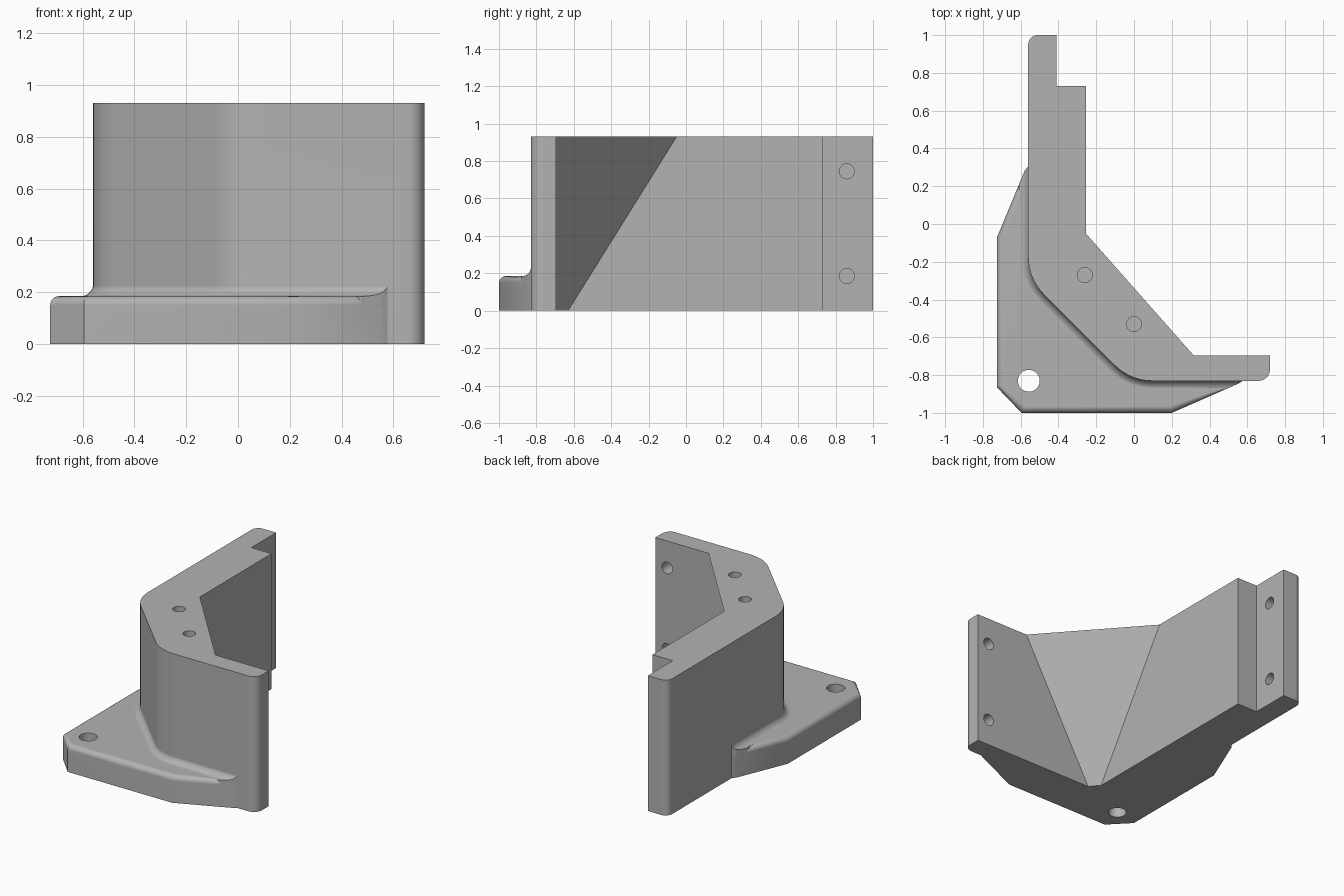
import bpy, bmesh, math
from mathutils import Vector

if "Cube" in bpy.data.objects:
    bpy.data.objects.remove(bpy.data.objects["Cube"])

HEIGHT, PLATE, COVE = 0.93, 0.185, 0.05

gray = bpy.data.materials.new("plain gray")
gray.use_nodes = True
gray.diffuse_color = (0.45, 0.45, 0.45, 1)
gray.node_tree.nodes["Principled BSDF"].inputs["Base Color"].default_value = gray.diffuse_color


def rounded(points, segments=10):
    """Replace each (x, y, radius) corner with an arc."""
    out = []
    for i, (x, y, r) in enumerate(points):
        p = Vector((x, y))
        if r == 0:
            out.append(p)
            continue
        u = (Vector(points[i - 1][:2]) - p).normalized()
        v = (Vector(points[(i + 1) % len(points)][:2]) - p).normalized()
        half = u.angle(v) / 2
        centre = p + (u + v).normalized() * r / math.sin(half)
        a, b = (p + w * r / math.tan(half) - centre for w in (u, v))
        for k in range(segments + 1):
            out.append(centre + a.lerp(b, k / segments).normalized() * r)
    return out


def finish(name, bm):
    bmesh.ops.recalc_face_normals(bm, faces=bm.faces)
    mesh = bpy.data.meshes.new(name)
    bm.to_mesh(mesh)
    bm.free()
    mesh.materials.append(gray)
    ob = bpy.data.objects.new(name, mesh)
    bpy.context.collection.objects.link(ob)
    return ob


def loft(name, rings, round_edges=None):
    """Skin a list of matching 3D rings into a closed solid."""
    bm = bmesh.new()
    rows = [[bm.verts.new(p) for p in ring] for ring in rings]
    n = len(rows[0])
    for low, high in zip(rows, rows[1:]):
        for i in range(n):
            j = (i + 1) % n
            bm.faces.new((low[i], low[j], high[j], high[i]))
    bm.faces.new(rows[0])
    bm.faces.new(rows[-1])
    if round_edges:
        edges = [bm.edges.get((rows[-1][i], rows[-1][i + 1])) for i in round_edges]
        bmesh.ops.bevel(bm, geom=edges, offset=0.035, segments=5, profile=0.5,
                        affect='EDGES')
    return finish(name, bm)


def prism(name, outline, z0, z1, round_edges=None):
    rings = [[(p[0], p[1], z) for p in outline] for z in (z0, z1)]
    return loft(name, rings, round_edges)


def combine(target, other, operation):
    mod = target.modifiers.new(operation.lower(), 'BOOLEAN')
    mod.operation, mod.object, mod.solver = operation, other, 'EXACT'
    bpy.context.view_layer.objects.active = target
    bpy.ops.object.modifier_apply(modifier=mod.name)
    bpy.data.objects.remove(other)


def drill(target, location, rotation, radius, depth):
    bpy.ops.mesh.primitive_cylinder_add(vertices=32, radius=radius, depth=2 * depth,
                                        location=location, rotation=rotation)
    bit = bpy.context.object
    bit.data.materials.append(gray)
    combine(target, bit, 'DIFFERENCE')


# Upright wall block with rounded outer corners
bracket = prism("corner_bracket", rounded([
    (-0.56, 1, 0.05), (-0.56, -0.29, 0.28), (-0.02, -0.83, 0.28), (0.72, -0.83, 0.06),
    (0.72, -0.4, 0), (0, 0.73, 0), (-0.41, 0.73, 0), (-0.41, 1, 0)]), 0, HEIGHT)

# Foot plate with rounded upper rim
foot = [(-0.52, 0.355), (-0.58, 0.28), (-0.725, -0.07), (-0.725, -0.865), (-0.595, -1),
        (0.2, -1), (0.553, -0.845), (0.625, -0.8), (0.03, -0.78), (-0.5, -0.27)]
plate = prism("foot_plate", foot, 0, PLATE, range(1, 6))

# Concave fillet between foot and wall, clipped to the foot outline
path = rounded([(-0.56, 0.5, 0), (-0.56, -0.29, 0.28), (-0.02, -0.83, 0.28), (0.7, -0.83, 0)])
section = [(-0.04, 0.14), (-0.04, PLATE + COVE - 0.001)]
for k in range(9):
    t = math.radians(90) * k / 8
    section.append((COVE * (1 - math.cos(t)) - 0.001, PLATE + COVE * (1 - math.sin(t)) - 0.001))
section.append((COVE - 0.001, 0.14))
rings = []
for i, p in enumerate(path):
    t = (path[min(i + 1, len(path) - 1)] - path[max(i - 1, 0)]).normalized()
    if i in (0, 1):
        t = Vector((0, -1))
    if i >= len(path) - 2:
        t = Vector((1, 0))
    rings.append([(p.x + t.y * d, p.y - t.x * d, z) for d, z in section])
cove = loft("wall_fillet", rings)
combine(cove, prism("fillet_clip", foot, -0.1, 0.5), 'INTERSECT')

combine(bracket, plate, 'UNION')
combine(bracket, cove, 'UNION')


# Inner pocket with a sloping corner face
def pocket_ring(z):
    f = z / HEIGHT
    return [(-0.255, -0.63 + 0.58 * f, z), (-0.2 + 0.515 * f, -0.695, z),
            (1.3, -0.695, z), (1.3, 1.3, z), (-0.255, 1.3, z)]


combine(bracket, loft("pocket", [pocket_ring(-0.05), pocket_ring(1)]), 'DIFFERENCE')

# Blind screw holes in both wings, the top, and a through hole in the foot
quarter = math.pi / 2
for z in (0.185, 0.745):
    drill(bracket, (-0.41, 0.86, z), (0, quarter, 0), 0.04, 0.1)
    drill(bracket, (0.63, -0.695, z), (quarter, 0, 0), 0.04, 0.1)
for x, y in ((-0.26, -0.27), (0, -0.53)):
    drill(bracket, (x, y, HEIGHT), (0, 0, 0), 0.04, 0.2)
drill(bracket, (-0.557, -0.83, 0.1), (0, 0, 0), 0.058, 0.3)

# Smooth curved areas, crisp edges
bpy.ops.object.select_all(action='DESELECT')
bracket.select_set(True)
bpy.context.view_layer.objects.active = bracket
bpy.ops.object.shade_smooth_by_angle(angle=math.radians(30))
weighted = bracket.modifiers.new("weighted normals", 'WEIGHTED_NORMAL')
weighted.keep_sharp = True
